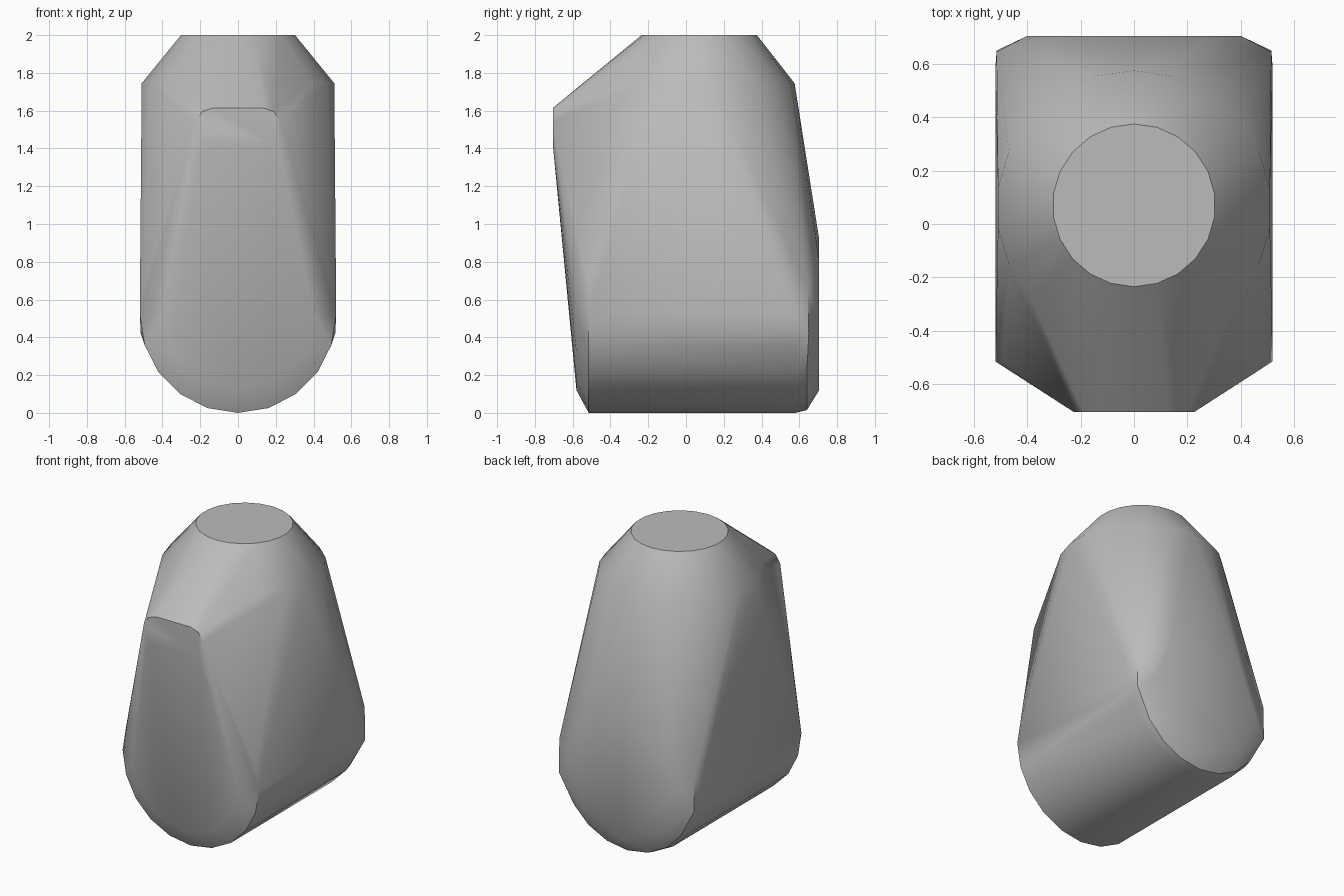
import bpy, bmesh
from math import sin, cos, radians, tau

if "Cube" in bpy.data.objects:
    bpy.data.objects.remove(bpy.data.objects["Cube"], do_unlink=True)

grey = bpy.data.materials.new("plain grey")
grey.use_nodes = True
colour = (0.5, 0.5, 0.5, 1)
grey.diffuse_color = colour
grey.node_tree.nodes["Principled BSDF"].inputs["Base Color"].default_value = colour


def level_ring(radius, y, z, count=22):
    """Horizontal circle."""
    return [(radius * sin(tau * i / count), y + radius * cos(tau * i / count), z)
            for i in range(count)]


def upright_ring(radius, y, z, count=20):
    """Circle facing front and back."""
    return [(radius * sin(tau * i / count), y, z - radius * cos(tau * i / count))
            for i in range(count)]


def mirrored(points):
    return [(s * x, y, z) for x, y, z in points for s in (-1, 1)]


points = []
# round flat top and shoulder
points += level_ring(0.305, 0.07, 2.0)
points += level_ring(0.515, 0.06, 1.745)
# rounded underside
points += upright_ring(0.52, -0.515, 0.52)
points += upright_ring(0.52, 0.58, 0.52)
# front panel
points += mirrored([(0.13, -0.705, 1.615), (0.19, -0.705, 1.595), (0.225, -0.705, 1.54),
                    (0.2, -0.705, 1.42)])
points += upright_ring(0.4, -0.58, 0.52, 12)
# raised back panel
points += upright_ring(0.505, 0.64, 0.52)
points += upright_ring(0.4, 0.705, 0.52, 8)
points += mirrored([(0.515, 0.65, 0.42), (0.515, 0.645, 0.65)])

# wrap everything in one taut shell
bm = bmesh.new()
for p in points:
    bm.verts.new(p)
hull = bmesh.ops.convex_hull(bm, input=bm.verts)
inside = [g for g in set(hull["geom_interior"] + hull["geom_unused"])
          if isinstance(g, bmesh.types.BMVert)]
bmesh.ops.delete(bm, geom=inside, context="VERTS")
bmesh.ops.dissolve_limit(bm, angle_limit=radians(0.5), verts=bm.verts, edges=bm.edges)
bmesh.ops.recalc_face_normals(bm, faces=bm.faces)
mesh = bpy.data.meshes.new("body_shell")
bm.to_mesh(mesh)
bm.free()

shell = bpy.data.objects.new("body_shell", mesh)
bpy.context.collection.objects.link(shell)
mesh.materials.append(grey)
bpy.ops.object.select_all(action="DESELECT")
shell.select_set(True)
bpy.context.view_layer.objects.active = shell
bpy.ops.object.shade_smooth_by_angle(angle=radians(35))
